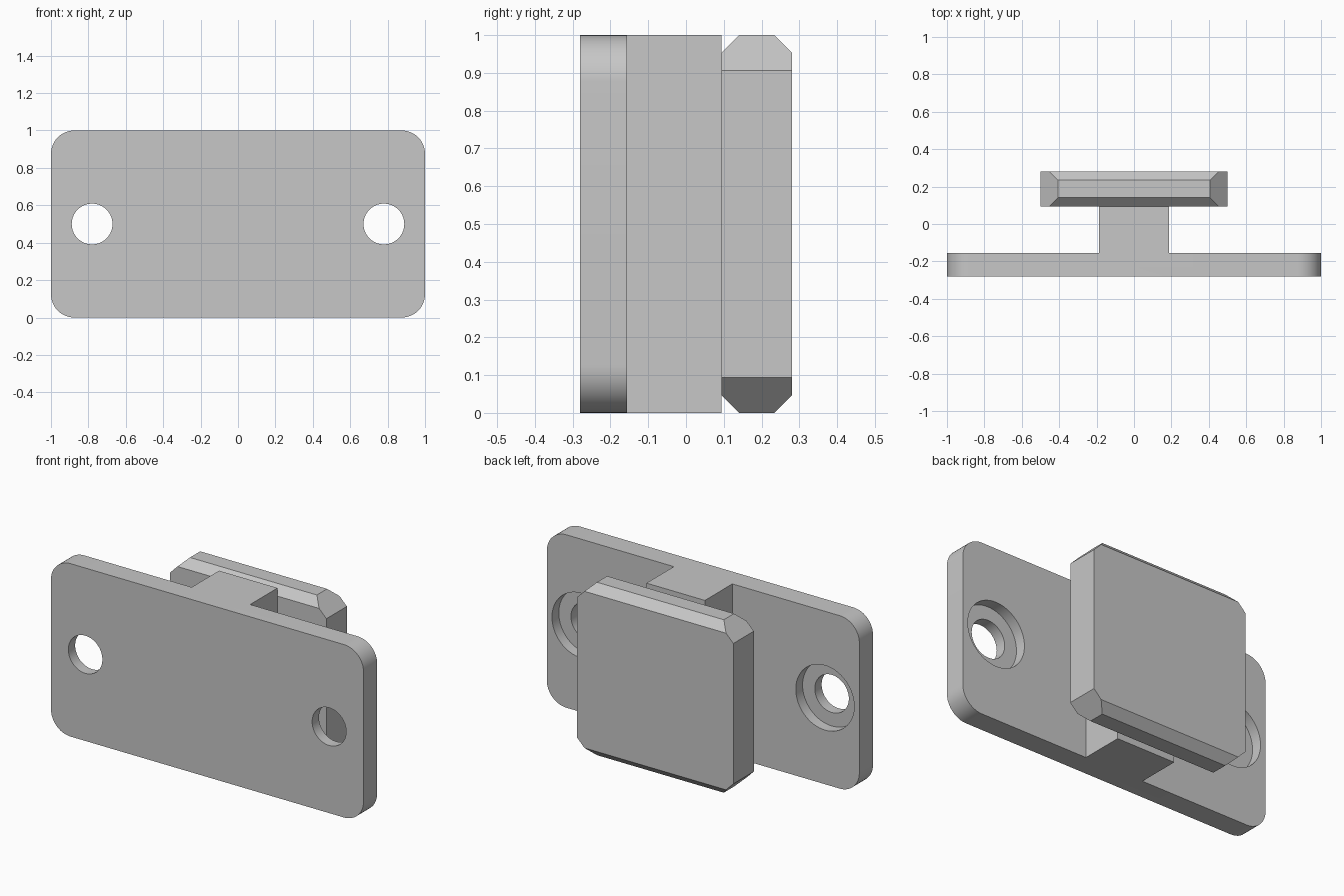
import bpy
import bmesh
import math
from mathutils import Vector, Matrix

if "Cube" in bpy.data.objects:
    bpy.data.objects.remove(bpy.data.objects["Cube"], do_unlink=True)

# Single flat colour
grey = bpy.data.materials.new("plain grey")
grey.use_nodes = True
COLOUR = (0.57, 0.57, 0.57, 1)
grey.diffuse_color = COLOUR
grey.node_tree.nodes["Principled BSDF"].inputs["Base Color"].default_value = COLOUR

# Depth stations, front to back
FRONT, PLATE_BACK, HEAD_FRONT, BACK = -0.281, -0.156, 0.094, 0.281
MID = Vector((0, (HEAD_FRONT + BACK) / 2, 0.5))


def make_object(name, bm):
    bmesh.ops.recalc_face_normals(bm, faces=bm.faces)
    mesh = bpy.data.meshes.new(name)
    bm.to_mesh(mesh)
    bm.free()
    mesh.materials.append(grey)
    obj = bpy.data.objects.new(name, mesh)
    bpy.context.collection.objects.link(obj)
    return obj


def extrude_outline(outline, y0, y1):
    """Extrude an (x, z) outline along y."""
    bm = bmesh.new()
    face = bm.faces.new([bm.verts.new((x, y0, z)) for x, z in outline])
    moved = bmesh.ops.extrude_face_region(bm, geom=[face], use_keep_orig=True)["geom"]
    verts = [g for g in moved if isinstance(g, bmesh.types.BMVert)]
    bmesh.ops.translate(bm, verts=verts, vec=(0, y1 - y0, 0))
    return bm


def rectangle(half_width):
    return [(-half_width, 0), (half_width, 0), (half_width, 1), (-half_width, 1)]


def rounded_rectangle(radius, steps=12):
    points = []
    for i, (sx, sz) in enumerate([(1, 1), (-1, 1), (-1, -1), (1, -1)]):
        for s in range(steps + 1):
            a = math.pi / 2 * (i + s / steps)
            points.append((sx * (1 - radius) + radius * math.cos(a),
                           0.5 + sz * (0.5 - radius) + radius * math.sin(a)))
    return points


def circle(cx, radius, sides=64):
    return [(cx + radius * math.cos(math.tau * i / sides),
             0.5 + radius * math.sin(math.tau * i / sides)) for i in range(sides)]


def boolean(target, other, operation):
    """Apply a boolean and remove the helper object."""
    other.hide_render = True
    mod = target.modifiers.new(operation.title(), "BOOLEAN")
    mod.operation, mod.object, mod.solver = operation, other, "EXACT"
    bpy.context.view_layer.objects.active = target
    bpy.ops.object.modifier_apply(modifier=mod.name)
    bpy.data.objects.remove(other, do_unlink=True)


# Rounded mounting plate joined with the central stem
body = make_object("mounting_plate_and_stem",
                   extrude_outline(rounded_rectangle(0.125), FRONT, PLATE_BACK))
stem = make_object("stem", extrude_outline(rectangle(0.187), -0.22, HEAD_FRONT))
boolean(body, stem, "UNION")

# Screw holes, counterbored from the back
for side in (-1, 1):
    for radius, start in ((0.109, FRONT - 0.1), (0.187, PLATE_BACK - 0.0625)):
        cutter = make_object("hole_cutter", extrude_outline(
            circle(side * 0.78, radius), start, PLATE_BACK + 0.05))
        boolean(body, cutter, "DIFFERENCE")

# Head block: big chamfers on its side corners, small ones on top and bottom edges
bm = extrude_outline(rectangle(0.5), HEAD_FRONT, BACK)
for sz in (-1, 1):
    for s in (-1, 1):
        for edge, cut in ((Vector((s * 0.5, 0, sz * 0.5)), 0.094),
                          (Vector((0, s * (BACK - HEAD_FRONT) / 2, sz * 0.5)), 0.047)):
            normal = Vector((s if edge.x else 0, s if edge.y else 0, sz)).normalized()
            point = MID + edge - Vector((0, 0, sz * cut))
            result = bmesh.ops.bisect_plane(
                bm, geom=bm.verts[:] + bm.edges[:] + bm.faces[:], dist=1e-5,
                plane_co=point, plane_no=normal, clear_outer=True)
            rim = [g for g in result["geom_cut"] if isinstance(g, bmesh.types.BMEdge)]
            bmesh.ops.contextual_create(bm, geom=rim)
head = make_object("head_block", bm)

# Smooth the round corners and holes only
bpy.ops.object.select_all(action="DESELECT")
body.select_set(True)
bpy.context.view_layer.objects.active = body
bpy.ops.object.shade_smooth_by_angle(angle=math.radians(30))
